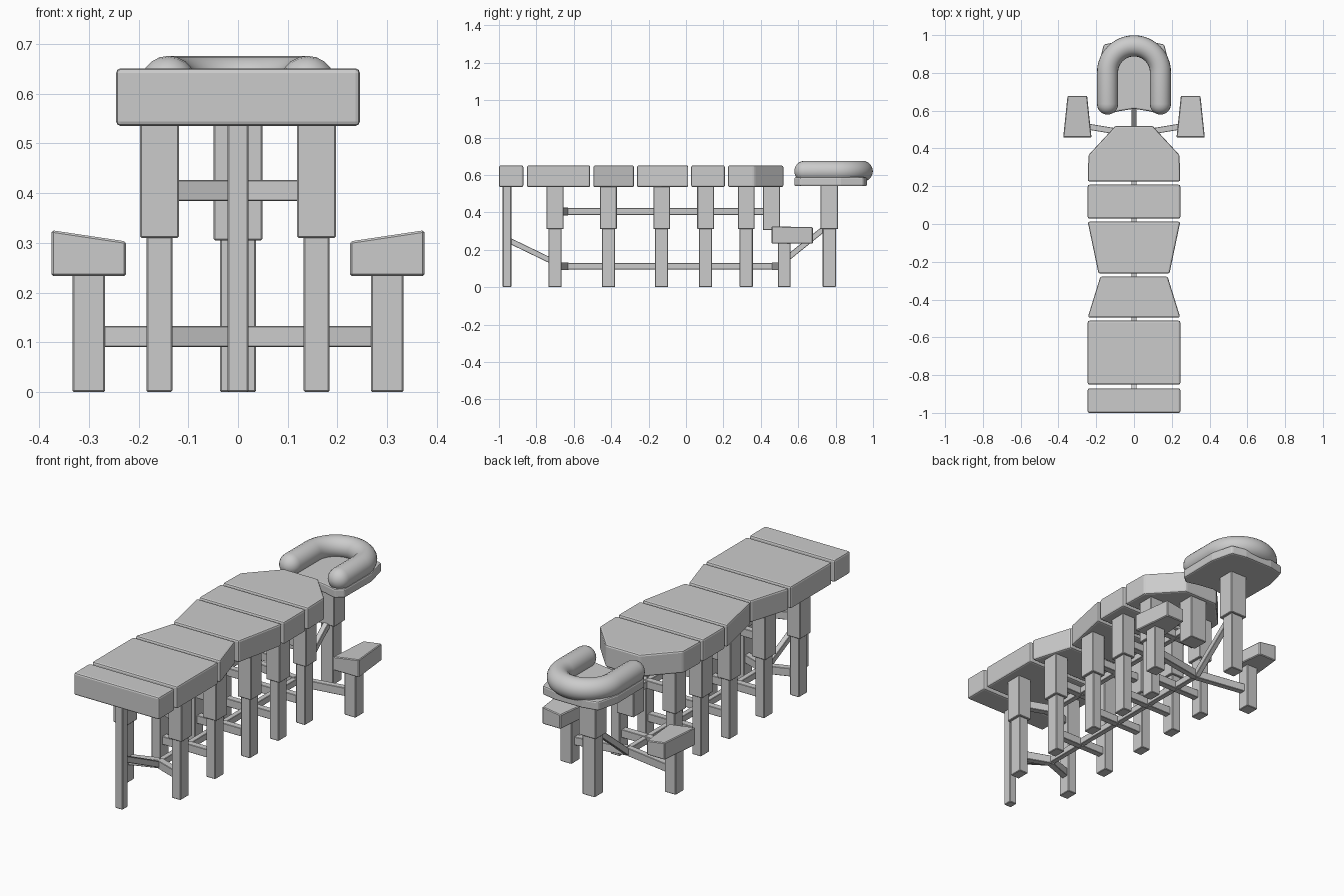
import bpy, bmesh, math
from mathutils import Vector

if "Cube" in bpy.data.objects:
    bpy.data.objects.remove(bpy.data.objects["Cube"])


def finish(name, bm, bevel=0.0, segments=1):
    bmesh.ops.recalc_face_normals(bm, faces=bm.faces)
    me = bpy.data.meshes.new(name)
    bm.to_mesh(me)
    bm.free()
    ob = bpy.data.objects.new(name, me)
    bpy.context.collection.objects.link(ob)
    if bevel:
        m = ob.modifiers.new("edge_round", 'BEVEL')
        m.width = bevel
        m.segments = segments
        m.limit_method = 'ANGLE'
    return ob


def prism(name, outline, z0, z1, bevel=0.003, segments=1, top=None):
    """Extrude an xy outline; top(x) may give a varying top height."""
    bm = bmesh.new()
    lo = [bm.verts.new((x, y, z0)) for x, y in outline]
    hi = [bm.verts.new((x, y, top(x) if top else z1)) for x, y in outline]
    n = len(lo)
    bm.faces.new(lo)
    bm.faces.new(hi)
    for i in range(n):
        j = (i + 1) % n
        bm.faces.new((lo[i], lo[j], hi[j], hi[i]))
    return finish(name, bm, bevel, segments)


def post(name, x, y, hx, hy, z0, z1, bevel=0.003):
    return prism(name, [(x - hx, y - hy), (x + hx, y - hy),
                        (x + hx, y + hy), (x - hx, y + hy)], z0, z1, bevel)


def bar(name, a, b, width, height):
    """Rectangular rail between two points."""
    a, b = Vector(a), Vector(b)
    d = (b - a).normalized()
    side = d.cross(Vector((0, 0, 1))).normalized()
    up = side.cross(d)
    bm = bmesh.new()
    rings = [[bm.verts.new(p + side * s * width / 2 + up * t * height / 2)
              for s, t in ((-1, -1), (1, -1), (1, 1), (-1, 1))] for p in (a, b)]
    for r in rings:
        bm.faces.new(r)
    for i in range(4):
        j = (i + 1) % 4
        bm.faces.new((rings[0][i], rings[0][j], rings[1][j], rings[1][i]))
    return finish(name, bm, 0.002)


def mirrored(half):
    return half + [(-x, y) for x, y in reversed(half) if x > 0]


# Padded table sections, given as right-hand outlines
W = 0.245
cushions = {
    "foot_cushion": [(W, -1.0), (W, -0.87)],
    "leg_cushion": [(W, -0.85), (W, -0.512)],
    "thigh_cushion": [(W, -0.495), (0.178, -0.278)],
    "waist_cushion": [(0.188, -0.262), (W, 0.012)],
    "back_cushion": [(W, 0.028), (W, 0.208)],
    "chest_cushion": [(W, 0.225), (0.241, 0.365), (0.098, 0.52)],
}
for name, half in cushions.items():
    prism(name, mirrored(half), 0.535, 0.651, 0.009, 2)

# Five pairs of telescopic legs with cross rails
UP, LOW = 0.405, 0.112
for k, y in enumerate((-0.70, -0.415, -0.13, 0.105, 0.322)):
    yc = y + (0.055 if k == 0 else 0)
    for s in (-1, 1):
        post("leg_sleeve", s * 0.158, y, 0.039, 0.045, 0.31, 0.54)
        post("leg_foot", s * 0.158, y, 0.026, 0.035, 0.0, 0.315)
        for z in (UP, LOW):
            bar("cross_rail", (0, yc, z), (s * 0.15, y, z), 0.035, 0.042)

# Lengthwise rails, centre block and front leg
bar("upper_long_rail", (0, -0.66, UP), (0, 0.45, UP), 0.028, 0.036)
bar("lower_long_rail", (0, -0.66, LOW), (0, 0.49, LOW), 0.028, 0.034)
post("centre_sleeve", 0, 0.457, 0.049, 0.045, 0.305, 0.54)
post("front_leg", 0, -0.957, 0.021, 0.023, 0.0, 0.54)
bar("front_brace", (0, -0.95, 0.252), (0, -0.66, 0.112), 0.028, 0.03)

# Head rest support
post("head_sleeve", 0, 0.766, 0.049, 0.046, 0.31, 0.545)
post("head_foot", 0, 0.766, 0.036, 0.035, 0.0, 0.315)
bar("head_brace", (0, 0.48, 0.105), (0, 0.74, 0.315), 0.028, 0.03)

# Head rest plate
prism("head_plate", mirrored([(0, 0.61), (0.08, 0.597), (0.15, 0.578), (0.188, 0.61),
                              (0.19, 0.83), (0.16, 0.95), (0.08, 0.967)]),
      0.54, 0.588, 0.008, 2)

# U-shaped face pad: rounded tube
R, r, y0, y1 = 0.14, 0.056, 0.635, 0.803
caps = [(y0 - r * math.cos(a), math.sin(a)) for a in
        [math.radians(d) for d in (1, 12, 25, 40, 55, 72)]]
path = [(R, y, rad) for y, rad in caps] + [(R, y0, 1)]
path += [(R * math.cos(math.pi * i / 24), y1 + R * math.sin(math.pi * i / 24), 1)
         for i in range(25)]
path += [(-R, y0, 1)] + [(-R, y, rad) for y, rad in reversed(caps)]
bm = bmesh.new()
N, rings = 20, []
for i, (x, y, rad) in enumerate(path):
    p, q = path[max(i - 1, 0)], path[min(i + 1, len(path) - 1)]
    t = Vector((q[0] - p[0], q[1] - p[1], 0)).normalized()
    side = Vector((t.y, -t.x, 0))
    rings.append([bm.verts.new(Vector((x, y, 0.62)) + side * r * rad * math.cos(a)
                               + Vector((0, 0, r * rad * math.sin(a))))
                  for a in [2 * math.pi * k / N for k in range(N)]])
for a, b in zip(rings, rings[1:]):
    for k in range(N):
        j = (k + 1) % N
        bm.faces.new((a[k], a[j], b[j], b[k]))
bm.faces.new(rings[0])
bm.faces.new(rings[-1])
pad = finish("face_pad", bm)
bpy.context.view_layer.objects.active = pad
pad.select_set(True)
bpy.ops.object.shade_smooth_by_angle(angle=math.radians(40))

# Arm rests with sloped tops, legs and angled rails
for s in (-1, 1):
    prism("arm_rest", [(s * 0.225, 0.458), (s * 0.375, 0.458),
                       (s * 0.352, 0.678), (s * 0.248, 0.678)], 0.233, 0, 0.004, 1,
          top=lambda x: 0.303 + (abs(x) - 0.225) * 0.15)
    post("arm_leg", s * 0.30, 0.525, 0.0325, 0.034, 0.0, 0.24)
    bar("arm_rail", (0, 0.475, LOW), (s * 0.30, 0.525, LOW), 0.032, 0.042)
